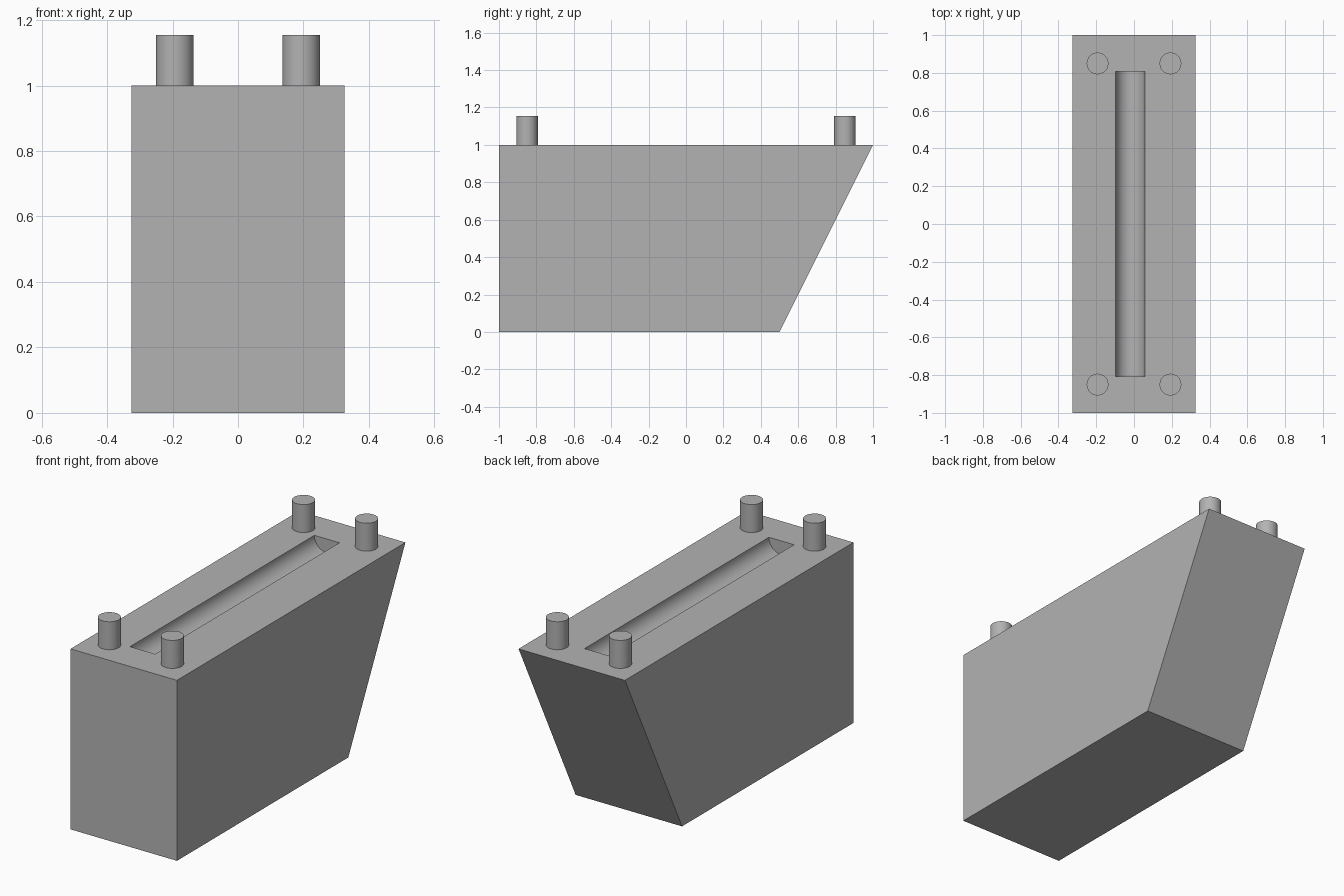
import bpy, bmesh, math
from mathutils import Matrix

cube = bpy.data.objects.get("Cube")
if cube:
    bpy.data.objects.remove(cube, do_unlink=True)

HALF_W, HEIGHT = 0.326, 1.0

grey = bpy.data.materials.new("plain grey")
grey.use_nodes = True
colour = (0.45, 0.45, 0.45, 1)
grey.diffuse_color = colour
grey.node_tree.nodes["Principled BSDF"].inputs["Base Color"].default_value = colour


def make_object(name, bm):
    bmesh.ops.recalc_face_normals(bm, faces=bm.faces)
    mesh = bpy.data.meshes.new(name)
    bm.to_mesh(mesh)
    bm.free()
    mesh.materials.append(grey)
    obj = bpy.data.objects.new(name, mesh)
    bpy.context.collection.objects.link(obj)
    return obj


def cylinder(name, radius, depth, location, rotation=Matrix()):
    bm = bmesh.new()
    bmesh.ops.create_cone(bm, cap_ends=True, segments=64, radius1=radius,
                          radius2=radius, depth=depth,
                          matrix=Matrix.Translation(location) @ rotation)
    return make_object(name, bm)


def select_only(obj):
    bpy.ops.object.select_all(action="DESELECT")
    obj.select_set(True)
    bpy.context.view_layer.objects.active = obj


def smooth(obj):
    select_only(obj)
    bpy.ops.object.shade_smooth_by_angle(angle=math.radians(30))


# Body: side profile with a sloping back, extruded across the width
bm = bmesh.new()
profile = [(-1, 0), (0.5, 0), (1, HEIGHT), (-1, HEIGHT)]
side = bm.faces.new([bm.verts.new((-HALF_W, y, z)) for y, z in profile])
extruded = bmesh.ops.extrude_face_region(bm, geom=[side])["geom"]
bmesh.ops.translate(bm, vec=(2 * HALF_W, 0, 0),
                    verts=[v for v in extruded if isinstance(v, bmesh.types.BMVert)])
body = make_object("body", bm)

# Half-round groove along the top
cutter = cylinder("groove_cutter", 0.077, 1.614, (-0.02, 0, HEIGHT),
                  Matrix.Rotation(math.pi / 2, 4, "X"))
cutter.hide_render = True
groove = body.modifiers.new("groove", "BOOLEAN")
groove.operation = "DIFFERENCE"
groove.solver = "EXACT"
groove.object = cutter
select_only(body)
bpy.ops.object.modifier_apply(modifier=groove.name)
bpy.data.objects.remove(cutter, do_unlink=True)
smooth(body)

# Four corner pegs
for end, y in (("front", -0.85), ("back", 0.85)):
    for hand, x in (("right", -0.193), ("left", 0.193)):
        smooth(cylinder(f"{end}_{hand}_peg", 0.0575, 0.155, (x, y, HEIGHT + 0.0775)))
